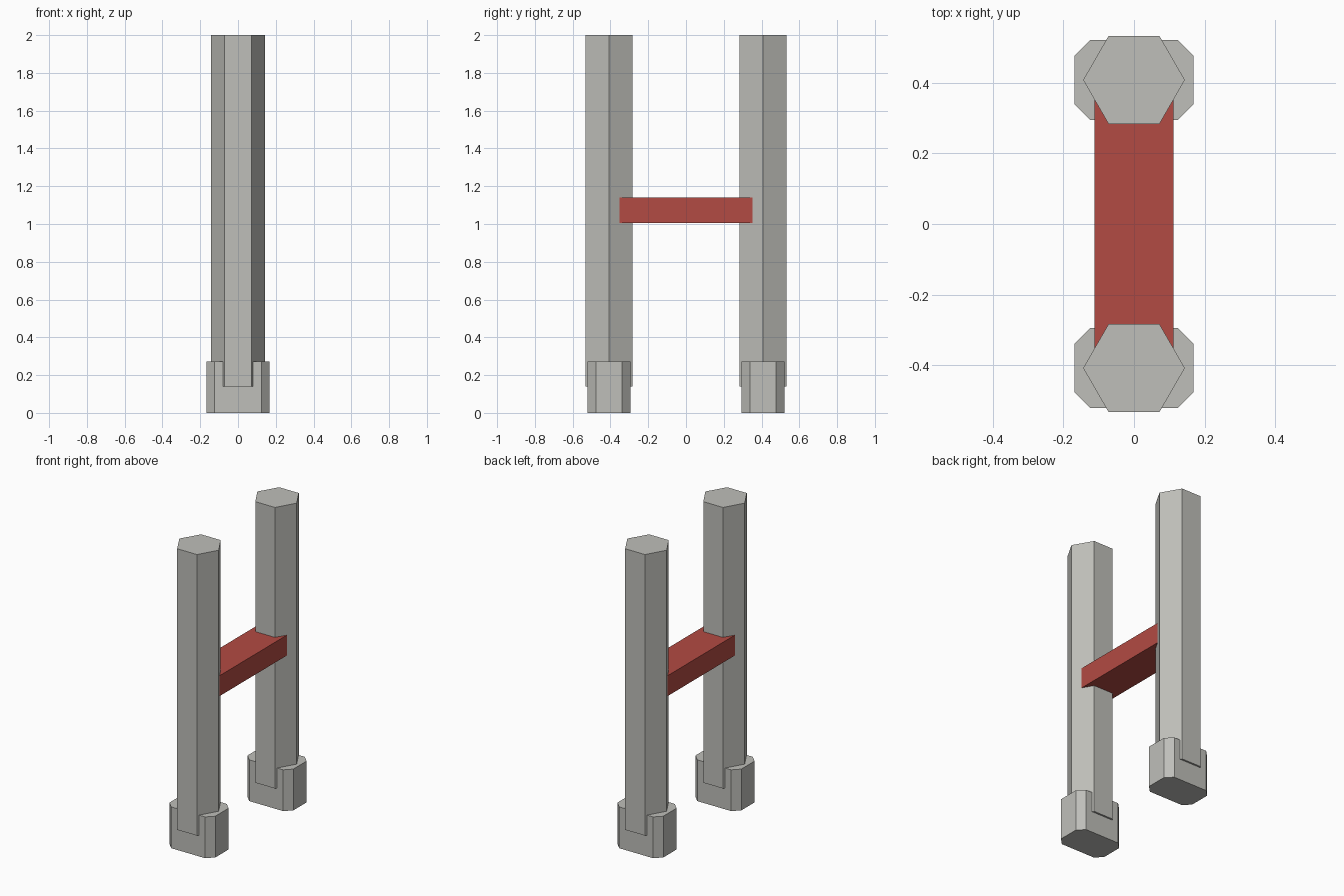
import bpy
import bmesh
import math

if "Cube" in bpy.data.objects:
    bpy.data.objects.remove(bpy.data.objects["Cube"])


def material(name, rgb):
    m = bpy.data.materials.new(name)
    m.diffuse_color = (*rgb, 1.0)
    m.use_nodes = True
    m.node_tree.nodes["Principled BSDF"].inputs["Base Color"].default_value = m.diffuse_color
    return m


grey = material("stone_grey", (0.52, 0.52, 0.49))
red = material("brick_red", (0.45, 0.07, 0.056))


def prism(name, outline, z0, z1, mat, y=0.0):
    """Extrude a flat outline upwards from z0 to z1."""
    bm = bmesh.new()
    base = bm.faces.new([bm.verts.new((px, py, z0)) for px, py in outline])
    ext = bmesh.ops.extrude_face_region(bm, geom=[base])
    top = [v for v in ext["geom"] if isinstance(v, bmesh.types.BMVert)]
    bmesh.ops.translate(bm, verts=top, vec=(0, 0, z1 - z0))
    bmesh.ops.recalc_face_normals(bm, faces=bm.faces)
    mesh = bpy.data.meshes.new(name)
    bm.to_mesh(mesh)
    bm.free()
    mesh.materials.append(mat)
    ob = bpy.data.objects.new(name, mesh)
    ob.location.y = y
    bpy.context.collection.objects.link(ob)
    return ob


def chamfered(hx, hy, c):
    """Rectangle with cut corners."""
    return [(hx, -hy + c), (hx, hy - c), (hx - c, hy), (-hx + c, hy),
            (-hx, hy - c), (-hx, -hy + c), (-hx + c, -hy), (hx - c, -hy)]


hexagon = [(0.144 * math.cos(math.radians(60 * i)),
            0.144 * math.sin(math.radians(60 * i))) for i in range(6)]

# Hexagonal posts standing in chamfered feet
for side, y in (("front", -0.408), ("back", 0.408)):
    prism(side + "_post", hexagon, 0.14, 2.0, grey, y)
    prism(side + "_foot", chamfered(0.168, 0.113, 0.044), 0.0, 0.273, grey, y)

# Crossbar, its ends buried in the posts
bar = [(-0.112, -0.37), (0.112, -0.37), (0.112, 0.37), (-0.112, 0.37)]
prism("crossbar", bar, 1.005, 1.14, red)
